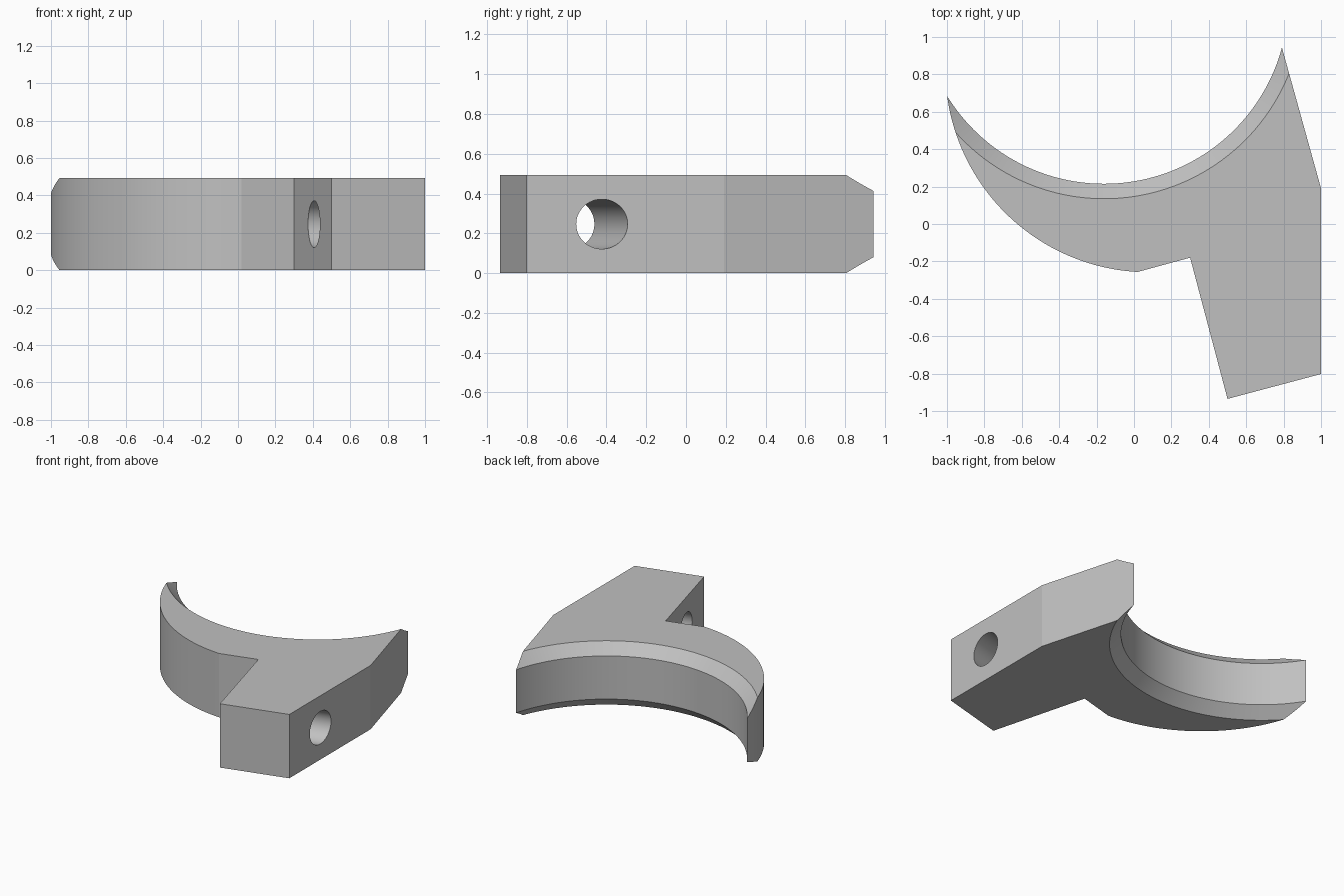
import bpy, bmesh, math
from mathutils import Matrix, Vector

if "Cube" in bpy.data.objects:
    bpy.data.objects.remove(bpy.data.objects["Cube"], do_unlink=True)

HEIGHT = 0.493
CHAMFER = 0.08
SADDLE = Vector((-0.16, 1.2, 0))     # centre of the curved seat
SADDLE_R = 0.985
OUTER = Vector((0.08, 0.831, 0))     # centre of the outer curve
OUTER_R = 1.089
TILT = math.radians(15)

grey = bpy.data.materials.new("plain_grey")
grey.use_nodes = True
grey.diffuse_color = (0.53, 0.53, 0.53, 1)
grey.node_tree.nodes["Principled BSDF"].inputs["Base Color"].default_value = grey.diffuse_color


def make_object(name, bm):
    bmesh.ops.recalc_face_normals(bm, faces=bm.faces)
    mesh = bpy.data.meshes.new(name)
    bm.to_mesh(mesh)
    bm.free()
    mesh.materials.append(grey)
    obj = bpy.data.objects.new(name, mesh)
    bpy.context.collection.objects.link(obj)
    return obj


def cut(target, cutter):
    cutter.hide_render = True
    mod = target.modifiers.new("cut", "BOOLEAN")
    mod.operation = "DIFFERENCE"
    mod.solver = "EXACT"
    mod.object = cutter
    bpy.context.view_layer.objects.active = target
    bpy.ops.object.modifier_apply(modifier=mod.name)
    bpy.data.objects.remove(cutter, do_unlink=True)


# Body: outer curve and angled mounting block, extruded upward
start, end, steps = math.radians(180), math.radians(266.8), 48
outline = []
for i in range(steps + 1):
    a = start + (end - start) * i / steps
    outline.append(OUTER + OUTER_R * Vector((math.cos(a), math.sin(a), 0)))
outline += [Vector((x, y, 0)) for x, y in
            [(0.3, -0.18), (0.5, -0.935), (1, -0.802), (1, 0.19), (0.74, 1.127)]]
bm = bmesh.new()
base = bm.faces.new([bm.verts.new(p) for p in outline])
top = bmesh.ops.extrude_face_region(bm, geom=[base])
bmesh.ops.translate(bm, vec=(0, 0, HEIGHT),
                    verts=[v for v in top["geom"] if isinstance(v, bmesh.types.BMVert)])
clamp = make_object("clamp_body", bm)

# Curved seat cutter: stacked rings that flare at both chamfers
bm = bmesh.new()
rings = []
for z, r in [(-CHAMFER, SADDLE_R + 2 * CHAMFER), (CHAMFER, SADDLE_R),
             (HEIGHT - CHAMFER, SADDLE_R), (HEIGHT + CHAMFER, SADDLE_R + 2 * CHAMFER)]:
    ring = bmesh.ops.create_circle(bm, segments=160, radius=r,
                                   matrix=Matrix.Translation(SADDLE + Vector((0, 0, z))))
    rings.append(ring["verts"])
for low, high in zip(rings, rings[1:]):
    for i in range(len(low)):
        j = (i + 1) % len(low)
        bm.faces.new((low[i], low[j], high[j], high[i]))
bm.faces.new(rings[0])
bm.faces.new(rings[-1])
cut(clamp, make_object("seat_cutter", bm))

# Bolt hole through the block, square to its angled side
bm = bmesh.new()
bmesh.ops.create_cone(bm, cap_ends=True, segments=64, radius1=0.125, radius2=0.125, depth=1.4,
                      matrix=Matrix.Translation((0.7, -0.503, HEIGHT / 2))
                      @ Matrix.Rotation(TILT, 4, "Z") @ Matrix.Rotation(math.pi / 2, 4, "Y"))
cut(clamp, make_object("hole_cutter", bm))

# Smooth curves, crisp corners
bpy.ops.object.select_all(action="DESELECT")
clamp.select_set(True)
bpy.context.view_layer.objects.active = clamp
bpy.ops.object.shade_smooth_by_angle(angle=math.radians(12))
